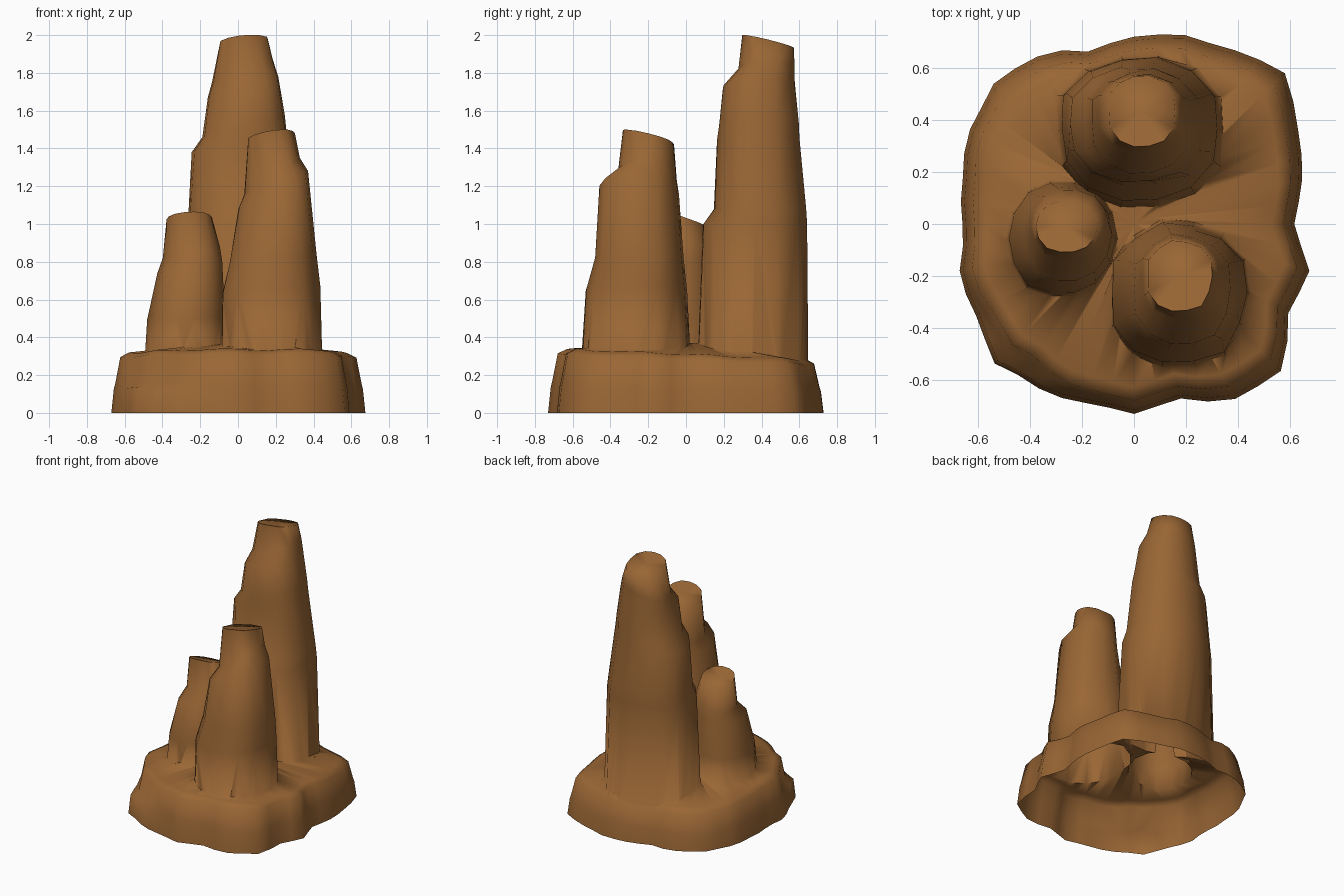
import bpy, bmesh, math, random

if "Cube" in bpy.data.objects:
    bpy.data.objects.remove(bpy.data.objects["Cube"])

random.seed(4)
rock = bpy.data.materials.new("brown rock")
rock.diffuse_color = (0.32, 0.133, 0.035, 1)
rock.use_nodes = True
rock.node_tree.nodes["Principled BSDF"].inputs["Base Color"].default_value = rock.diffuse_color


def loft(name, rings):
    """Closed solid skinned through a stack of point rings."""
    bm = bmesh.new()
    loops = [[bm.verts.new(p) for p in ring] for ring in rings]
    n = len(loops[0])
    for a, b in zip(loops, loops[1:]):
        for i in range(n):
            j = (i + 1) % n
            bm.faces.new((a[i], a[j], b[j], b[i]))
    bm.faces.new(loops[0][::-1])
    top = bm.faces.new(loops[-1])
    bmesh.ops.poke(bm, faces=[top])
    bmesh.ops.triangulate(bm, faces=[f for f in bm.faces if len(f.verts) == 4])
    bmesh.ops.recalc_face_normals(bm, faces=bm.faces)
    me = bpy.data.meshes.new(name)
    bm.to_mesh(me)
    bm.free()
    me.materials.append(rock)
    ob = bpy.data.objects.new(name, me)
    bpy.context.collection.objects.link(ob)
    return ob


def pillar(name, slant, sections, sides=14):
    """Sections give z, x range and y range; the middle ledges slant along x."""
    wobble = [random.uniform(0.97, 1.03) for _ in range(sides)]
    height = sections[-1][0]
    rings = []
    for z, x0, x1, y0, y1 in sections:
        t = z / height
        tilt_x = slant if 0.6 < t < 0.93 else slant * 0.2
        tilt_y = -0.035 if t > 0.95 else 0
        ring = []
        for i in range(sides):
            a = math.tau * i / sides
            u, v = math.cos(a), math.sin(a)
            r = (abs(u) ** 2.4 + abs(v) ** 2.4) ** (-1 / 2.4)
            r *= wobble[i] + random.uniform(-0.015, 0.015)
            ring.append(((x0 + x1 + u * r * (x1 - x0)) / 2,
                         (y0 + y1 + v * r * (y1 - y0)) / 2,
                         z + tilt_x * u + tilt_y * v))
        rings.append(ring)
    return loft(name, rings)


# Craggy base: ground radius every 15 degrees, counter-clockwise from +x
RADII = [0.62, 0.67, 0.735, 0.81, 0.765, 0.75, 0.725, 0.69, 0.735, 0.755, 0.73, 0.675,
         0.65, 0.69, 0.70, 0.757, 0.72, 0.71, 0.72, 0.685, 0.775, 0.795, 0.69, 0.69]
COUNT = 48
jitter = [random.uniform(-0.008, 0.012) for _ in range(COUNT)]


def base_point(i, z, s):
    a = math.tau * i / COUNT
    r = (RADII[i // 2] + RADII[(i + 1) // 2 % 24]) / 2 + jitter[i]
    if z > 0.13:  # low ledge at the front left corner
        r *= 1 - 0.07 * math.exp(-((a - 3.98) / 0.28) ** 2)
    y = r * math.sin(a) * s
    dz = z * s * (-0.16 * y + 0.02 * math.sin(i * 1.3))
    return r * math.cos(a) * s, y, z + dz


profile = [(0, 1), (0.125, 0.98), (0.15, 0.97), (0.285, 0.93), (0.31, 0.86), (0.37, 0.15)]
formation = loft("rock_formation",
                 [[base_point(i, z, s) for i in range(COUNT)] for z, s in profile])

# Three stepped stone pillars
tall = pillar("tall_pillar", 0.06, [
    (0.1, -0.31, 0.36, 0.05, 0.655),
    (1.0, -0.28, 0.325, 0.09, 0.64),
    (1.08, -0.27, 0.315, 0.145, 0.635),
    (1.44, -0.25, 0.265, 0.16, 0.605),
    (1.52, -0.19, 0.25, 0.17, 0.6),
    (1.72, -0.165, 0.22, 0.195, 0.58),
    (1.81, -0.14, 0.19, 0.275, 0.575),
    (1.965, -0.1, 0.16, 0.295, 0.57)])
front = pillar("front_pillar", 0.1, [
    (0.1, -0.1, 0.445, -0.56, 0.03),
    (0.65, -0.09, 0.43, -0.53, 0.0),
    (0.82, -0.05, 0.415, -0.48, -0.015),
    (1.18, 0, 0.37, -0.46, -0.04),
    (1.25, 0.03, 0.325, -0.36, -0.05),
    (1.46, 0.05, 0.3, -0.335, -0.065)])
short = pillar("short_pillar", 0.03, [
    (0.1, -0.5, -0.06, -0.3, 0.18),
    (0.5, -0.475, -0.075, -0.27, 0.16),
    (0.77, -0.425, -0.09, -0.22, 0.14),
    (0.85, -0.395, -0.1, -0.14, 0.13),
    (1.03, -0.375, -0.14, -0.11, 0.09)])

# Fuse the pillars into the base
bpy.context.view_layer.objects.active = formation
for p in (tall, front, short):
    m = formation.modifiers.new("fuse", 'BOOLEAN')
    m.operation = 'UNION'
    m.solver = 'EXACT'
    m.object = p
    bpy.ops.object.modifier_apply(modifier=m.name)
    bpy.data.objects.remove(p)

# Open the hollow underside
bm = bmesh.new()
bm.from_mesh(formation.data)
floor = [f for f in bm.faces if all(v.co.z < 0.002 for v in f.verts)]
bmesh.ops.delete(bm, geom=floor, context='FACES')
bm.to_mesh(formation.data)
bm.free()

formation.select_set(True)
bpy.ops.object.shade_smooth_by_angle(angle=math.radians(85))
